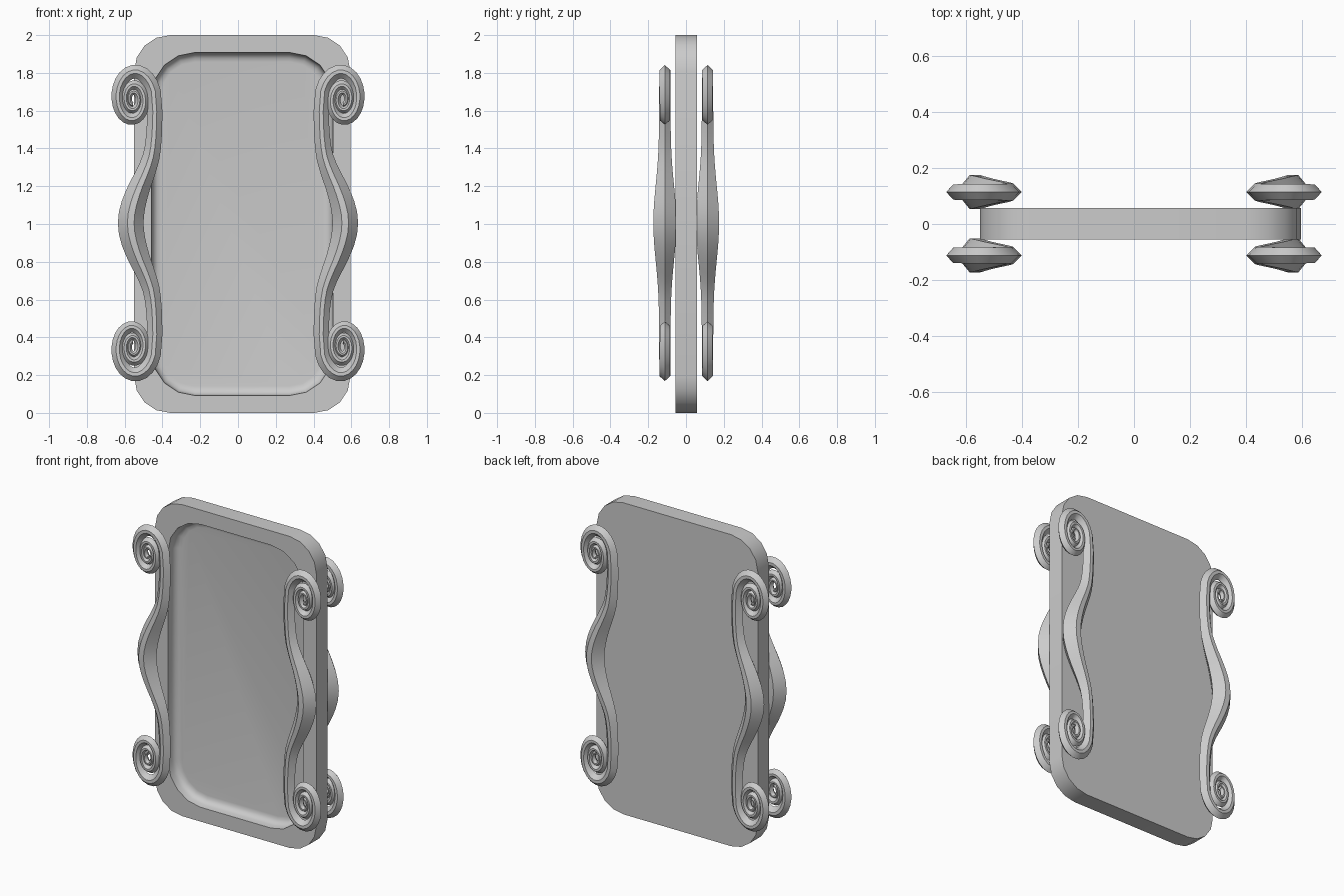
import bpy, bmesh
from math import sin, cos, pi, exp, radians, hypot

if "Cube" in bpy.data.objects:
    bpy.data.objects.remove(bpy.data.objects["Cube"])

PANEL_X = 0.0225   # panel sits slightly right of the scrolls
MID_Z = 1.005


def finish(bm, name, angle):
    bmesh.ops.recalc_face_normals(bm, faces=bm.faces)
    me = bpy.data.meshes.new(name)
    bm.to_mesh(me)
    bm.free()
    ob = bpy.data.objects.new(name, me)
    bpy.context.collection.objects.link(ob)
    bpy.ops.object.select_all(action='DESELECT')
    ob.select_set(True)
    bpy.context.view_layer.objects.active = ob
    bpy.ops.object.shade_smooth_by_angle(angle=radians(angle))
    return ob


def skin(bm, rings):
    """Join closed rings of points with quads and cap both ends."""
    loops = [[bm.verts.new(p) for p in r] for r in rings]
    for a, b in zip(loops, loops[1:]):
        for i in range(len(a)):
            j = (i + 1) % len(a)
            bm.faces.new((a[i], a[j], b[j], b[i]))
    bm.faces.new(loops[0])
    bm.faces.new(loops[-1])


def rounded_rect(hw, hh, r, y, seg=4):
    pts = []
    for q, (sx, sz) in enumerate(((1, 1), (-1, 1), (-1, -1), (1, -1))):
        for k in range(seg + 1):
            a = (q + k / seg) * pi / 2
            pts.append((PANEL_X + sx * (hw - r) + r * cos(a), y,
                        1.0 + sz * (hh - r) + r * sin(a)))
    return pts


# Panel with a soft-walled recess in the front
bm = bmesh.new()
rings = [rounded_rect(0.5725, 1.0, 0.19, 0.057),
         rounded_rect(0.5725, 1.0, 0.19, -0.055)]
for inset, depth in ((0, 0), (0.003, 0.035), (0.012, 0.055), (0.03, 0.067), (0.05, 0.07)):
    rings.append(rounded_rect(0.48 - inset, 0.908 - inset, 0.23 - inset, -0.055 + depth))
skin(bm, rings)
finish(bm, "panel", 40)

# Upper half of the scroll path: (x, z, half width, half thickness)
half = []
stem = [(0.568, 0), (0.564, .05), (0.553, .1), (0.537, .15), (0.518, .2), (0.496, .25), (0.476, .3),
        (0.460, .35), (0.451, .4), (0.445, .46), (0.442, .52), (0.4405, .59)]
for x, d in stem:
    f = exp(-(d / 0.27) ** 2)
    half.append((x, d, 0.040 + 0.028 * f, 0.03 + 0.031 * f))
TURNS, STEPS = 2.75, 24
for i in range(1, int(TURNS * STEPS) + 1):
    t = i / STEPS
    a = pi - t * 2 * pi
    r = 0.172 * exp(-0.66 * t)
    half.append((0.555 + 0.66 * r * cos(a), 0.655 + r * sin(a),
                 0.040 * exp(-0.4 * t), 0.03 * exp(-0.2 * t)))
path = [(x, -d, w, b) for x, d, w, b in reversed(half[1:])] + half

# Flattened hexagonal section: (across, depth)
SECTION = [(1, 0), (0.26, 1), (-0.26, 1), (-1, 0), (-0.26, -1), (0.26, -1)]


def scroll(name, sx, sy):
    """Sweep the section along the double-spiral path."""
    rings = []
    for i, (x, d, w, b) in enumerate(path):
        p, n = path[max(i - 1, 0)], path[min(i + 1, len(path) - 1)]
        tx, tz = n[0] - p[0], n[1] - p[1]
        length = hypot(tx, tz)
        nx, nz = tz / length, -tx / length
        rings.append([(sx * (x + nx * w * u), sy * (0.114 if sy > 0 else 0.112) + v * b,
                       MID_Z + d + nz * w * u) for u, v in SECTION])
    bm = bmesh.new()
    skin(bm, rings)
    finish(bm, name, 40)


# Four scrolls: left and right, on the front and back
for side, sx in (("left", -1), ("right", 1)):
    for face, sy in (("front", -1), ("back", 1)):
        scroll(f"{face}_{side}_scroll", sx, sy)
